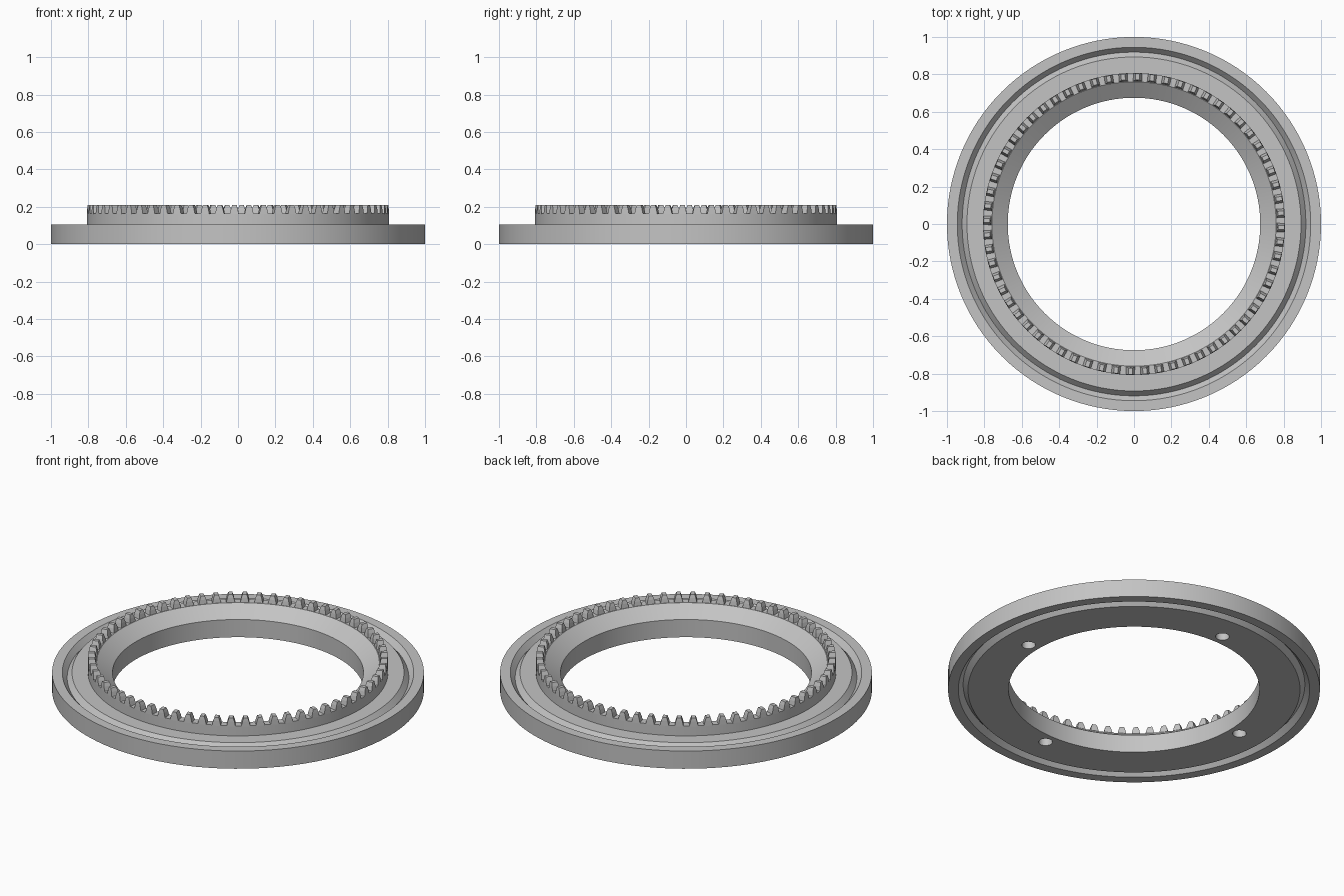
import bpy, bmesh, math
from mathutils import Matrix, Vector

cube = bpy.data.objects.get("Cube")
if cube:
    bpy.data.objects.remove(cube, do_unlink=True)

SEGMENTS = 128
TEETH = 64
PITCH = 2 * math.pi / TEETH
TOP = 0.105           # flange height
FLOOR = 0.165         # tooth root height
CROWN = 0.21          # tooth tip height
HUB = 0.807           # outer radius of the toothed collar

metal = bpy.data.materials.new("grey metal")
metal.use_nodes = True
grey = (0.55, 0.55, 0.55, 1)
metal.diffuse_color = grey
metal.node_tree.nodes["Principled BSDF"].inputs["Base Color"].default_value = grey


def make_object(name, bm):
    bmesh.ops.recalc_face_normals(bm, faces=bm.faces)
    mesh = bpy.data.meshes.new(name)
    bm.to_mesh(mesh)
    bm.free()
    mesh.materials.append(metal)
    obj = bpy.data.objects.new(name, mesh)
    bpy.context.collection.objects.link(obj)
    return obj


def activate(obj):
    bpy.ops.object.select_all(action='DESELECT')
    obj.select_set(True)
    bpy.context.view_layer.objects.active = obj


def lathe(name, profile):
    """Revolve a closed (radius, height) outline about z."""
    bm = bmesh.new()
    rings = []
    for i in range(SEGMENTS):
        a = 2 * math.pi * i / SEGMENTS
        rings.append([bm.verts.new((r * math.cos(a), r * math.sin(a), z)) for r, z in profile])
    n = len(profile)
    for i, ring in enumerate(rings):
        after = rings[(i + 1) % SEGMENTS]
        for j in range(n):
            k = (j + 1) % n
            bm.faces.new((ring[j], after[j], after[k], ring[k]))
    return make_object(name, bm)


# Ring body: V grooves above and below, conical inner slope up to the tooth roots
groove = [(0.945, 0.0), (0.919, 0.03), (0.893, 0.0)]
upper_groove = [(r, TOP - d) for r, d in groove]
lower_groove = [(r, d) for r, d in reversed(groove)]
body = lathe("ring_body",
             [(0.675, 0)] + lower_groove + [(1, 0), (1, TOP)] + upper_groove
             + [(HUB, TOP), (HUB, FLOOR), (0.76, FLOOR), (0.675, TOP)])

# Four blind bolt holes in the underside
bm = bmesh.new()
for i in range(4):
    a = i * math.pi / 2
    place = Matrix.Translation(Vector((0.74 * math.cos(a), 0.74 * math.sin(a), 0.03)))
    bmesh.ops.create_cone(bm, cap_ends=True, segments=32, radius1=0.037,
                          radius2=0.037, depth=0.1, matrix=place)
cutter = make_object("hole_cutter", bm)
cutter.hide_render = True
cut = body.modifiers.new("bolt_holes", 'BOOLEAN')
cut.operation = 'DIFFERENCE'
cut.solver = 'EXACT'
cut.object = cutter
activate(body)
bpy.ops.object.modifier_apply(modifier=cut.name)
bpy.data.objects.remove(cutter, do_unlink=True)
activate(body)
bpy.ops.object.shade_smooth_by_angle(angle=math.radians(30))

# Crown teeth: tapered blocks, (height, half width, inner radius, outer radius)
levels = [(FLOOR - 0.004, 0.024, 0.762, HUB),
          (FLOOR + 0.025, 0.018, 0.766, HUB - 0.001),
          (CROWN, 0.011, 0.771, HUB - 0.003)]
bm = bmesh.new()
for i in range(TEETH):
    turn = Matrix.Rotation((i - 0.25) * PITCH, 3, 'Z')
    loops = []
    for z, w, r0, r1 in levels:
        corners = [(r0, -w), (r1, -w), (r1, w), (r0, w)]
        loops.append([bm.verts.new(turn @ Vector((x, y, z))) for x, y in corners])
    for low, high in zip(loops, loops[1:]):
        for j in range(4):
            k = (j + 1) % 4
            bm.faces.new((low[j], low[k], high[k], high[j]))
    bm.faces.new(loops[-1])
    bm.faces.new(loops[0][::-1])
make_object("crown_teeth", bm)
